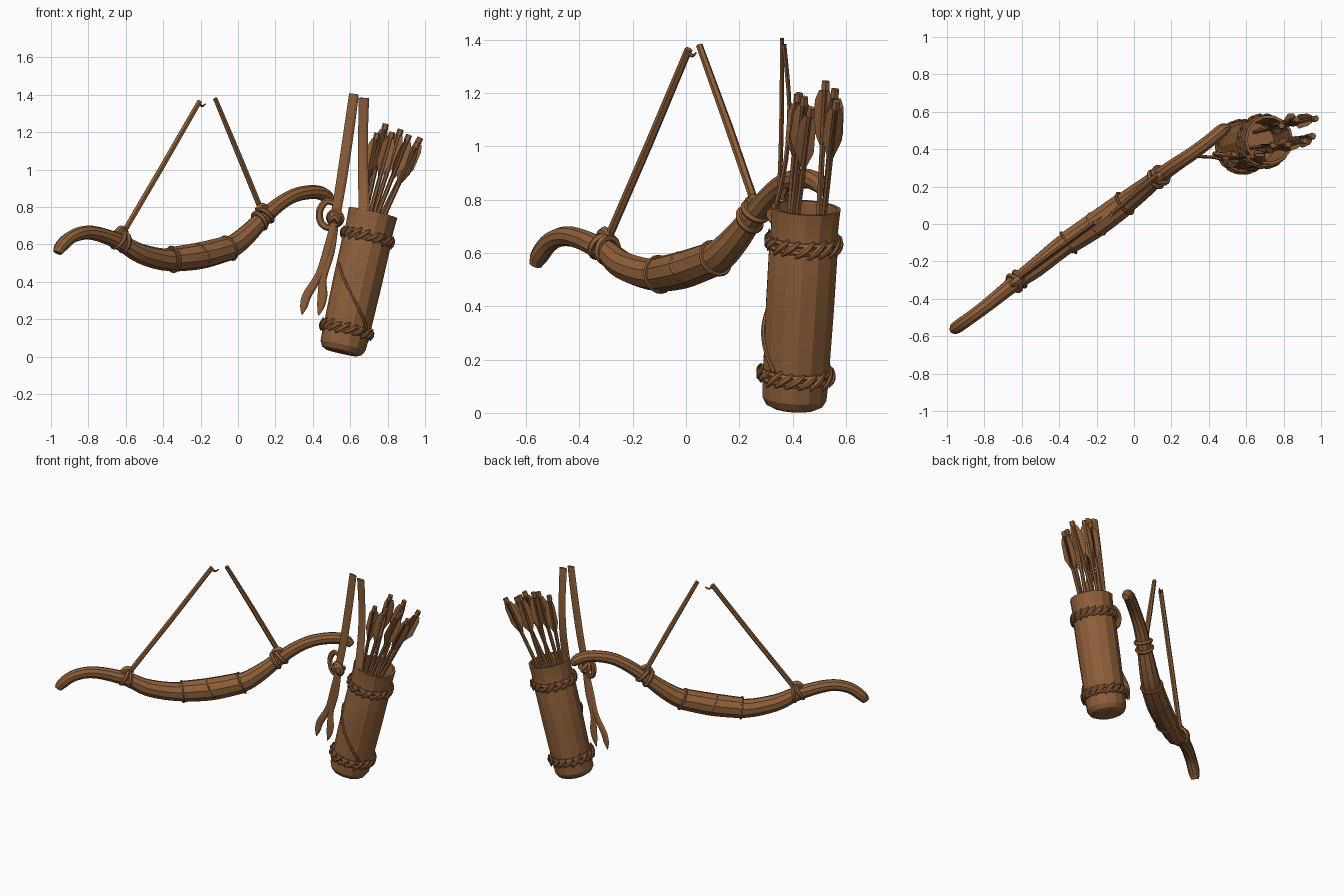
import bpy, bmesh, math, random
from mathutils import Vector

random.seed(4)
if "Cube" in bpy.data.objects:
    bpy.data.objects.remove(bpy.data.objects["Cube"])

COLOUR = (0.27, 0.115, 0.042, 1)
leather = bpy.data.materials.new("brown leather")
leather.use_nodes = True
leather.diffuse_color = COLOUR
bsdf = leather.node_tree.nodes["Principled BSDF"]
bsdf.inputs["Base Color"].default_value = COLOUR
bsdf.inputs["Roughness"].default_value = 0.8


def finish(name, bm, angle=28):
    """Turn a bmesh into a shaded object."""
    bmesh.ops.recalc_face_normals(bm, faces=bm.faces)
    mesh = bpy.data.meshes.new(name)
    bm.to_mesh(mesh)
    bm.free()
    mesh.materials.append(leather)
    ob = bpy.data.objects.new(name, mesh)
    bpy.context.collection.objects.link(ob)
    bpy.ops.object.select_all(action='DESELECT')
    ob.select_set(True)
    bpy.context.view_layer.objects.active = ob
    bpy.ops.object.shade_smooth_by_angle(angle=math.radians(angle))
    return ob


def spline(pts, steps, closed):
    """Smooth curve through (x, y, z, radius) points."""
    pts = [Vector(p) for p in pts]
    n = len(pts)
    pick = (lambda i: pts[i % n]) if closed else (lambda i: pts[max(0, min(n - 1, i))])
    out = []
    for i in range(n if closed else n - 1):
        a, b, c, d = (pick(i + k) for k in (-1, 0, 1, 2))
        for s in range(steps):
            t = s / steps
            out.append(0.5 * (2 * b + (c - a) * t + (2 * a - 5 * b + 4 * c - d) * t * t
                              + (3 * b - a - 3 * c + d) * t ** 3))
    if not closed:
        out.append(pts[-1])
    return out


def sweep(bm, pts, up, sides=8, flat=1.0, steps=4, closed=False):
    """Sweep an ellipse along a curve; flat squashes it along up."""
    path = spline(pts, steps, closed)
    n = len(path)
    rings = []
    for i, p in enumerate(path):
        after = path[(i + 1) % n] if closed else path[min(i + 1, n - 1)]
        before = path[i - 1] if closed else path[max(i - 1, 0)]
        tangent = (after - before).to_3d().normalized()
        side = tangent.cross(Vector(up)).normalized()
        normal = side.cross(tangent)
        r = max(p[3], 0.001)
        ring = []
        for k in range(sides):
            a = math.tau * k / sides
            ring.append(bm.verts.new(p.to_3d() + side * math.cos(a) * r
                                     + normal * math.sin(a) * r * flat))
        rings.append(ring)
    for i in range(n if closed else n - 1):
        a, b = rings[i], rings[(i + 1) % n]
        for k in range(sides):
            j = (k + 1) % sides
            bm.faces.new((a[k], a[j], b[j], b[k]))
    if not closed:
        bm.faces.new(rings[0])
        bm.faces.new(rings[-1])


def swept(name, pts, up, **options):
    bm = bmesh.new()
    sweep(bm, pts, up, **options)
    return finish(name, bm)


def loop_points(centre, axis, radius, thick, count=10):
    """Closed circle of curve points around an axis."""
    axis = Vector(axis).normalized()
    u = axis.orthogonal().normalized()
    v = axis.cross(u)
    return [(*(Vector(centre) + (u * math.cos(a) + v * math.sin(a)) * radius), thick)
            for a in (math.tau * k / count for k in range(count))]


# Bow limbs
BOW_UP = (0.6, -0.8, 0)
swept("bow", [
    (-0.965, -0.565, 0.555, 0.024), (-0.945, -0.55, 0.59, 0.035), (-0.88, -0.505, 0.645, 0.036),
    (-0.78, -0.43, 0.662, 0.038), (-0.63, -0.31, 0.612, 0.045), (-0.52, -0.23, 0.55, 0.054),
    (-0.37, -0.11, 0.517, 0.06), (-0.2, 0.0, 0.54, 0.064), (-0.05, 0.11, 0.58, 0.062),
    (0.04, 0.18, 0.645, 0.055), (0.13, 0.25, 0.735, 0.045), (0.22, 0.315, 0.815, 0.04),
    (0.31, 0.375, 0.865, 0.038), (0.41, 0.45, 0.88, 0.037), (0.47, 0.5, 0.86, 0.036),
    (0.5, 0.515, 0.83, 0.022)], BOW_UP, sides=10)

# Grip wrap with raised edges
swept("grip_wrap", [
    (-0.36, -0.105, 0.519, 0.066), (-0.2, 0.0, 0.54, 0.072), (-0.05, 0.11, 0.58, 0.068)],
    BOW_UP, sides=10, steps=6)
bm = bmesh.new()
for c, lean in (((-0.35, -0.1, 0.52), 0.1), ((-0.2, 0.0, 0.541), 0.5), ((-0.05, 0.11, 0.58), 0.4)):
    sweep(bm, loop_points(c, (0.8, 0.6, lean), 0.066, 0.008), (0.8, 0.6, lean),
          sides=6, steps=2, closed=True)
finish("grip_thongs", bm)

# String knots on the limbs
bm = bmesh.new()
for c, slope in (((-0.625, -0.305, 0.615), -0.4), ((0.13, 0.25, 0.737), 0.8)):
    for shift, tilt in ((-0.018, -0.2), (0.018, 0.25)):
        axis = Vector((0.8, 0.6, slope + tilt))
        sweep(bm, loop_points(Vector(c) + axis * shift, axis, 0.047, 0.014), axis,
              sides=6, steps=2, closed=True)
    x, y, z = c
    sweep(bm, [(x - 0.03, y - 0.02, z + 0.045, 0.016), (x, y, z + 0.06, 0.026),
               (x + 0.03, y + 0.02, z + 0.045, 0.016)], BOW_UP, sides=6)
finish("string_knots", bm)

# Parted bowstring
swept("lower_string", [(-0.62, -0.295, 0.65, 0.016), (-0.41, -0.14, 1.008, 0.016),
                       (-0.205, 0.01, 1.365, 0.015)], BOW_UP, sides=6, steps=1)
swept("upper_string", [(0.13, 0.265, 0.77, 0.016), (0.005, 0.16, 1.075, 0.016),
                       (-0.122, 0.05, 1.38, 0.013)], BOW_UP, sides=6, steps=1)
swept("string_fray", [(-0.21, 0.01, 1.352, 0.008), (-0.19, 0.025, 1.34, 0.006),
                      (-0.172, 0.038, 1.352, 0.003)], BOW_UP, sides=5)

# Quiver coordinates: height along the axis, angle, radius
FOOT, TOP = Vector((0.553, 0.405, 0.02)), Vector((0.722, 0.45, 0.77))
AXIS = (TOP - FOOT).normalized()
QX = Vector((0, 1, 0)).cross(AXIS).normalized()
QY = AXIS.cross(QX)


def quiver_point(t, angle, radius):
    return FOOT.lerp(TOP, t) + (QX * math.cos(angle) + QY * math.sin(angle)) * radius


# Quiver body: closed rounded foot, hollow mouth
PROFILE = [(0.0, 0.085), (0.015, 0.108), (0.05, 0.123), (0.12, 0.126), (0.5, 0.131), (0.8, 0.132),
           (0.84, 0.127), (0.96, 0.131), (1.0, 0.133), (1.0, 0.118), (0.55, 0.11)]
SIDES = 14
bm = bmesh.new()
rings = [[bm.verts.new(quiver_point(t, math.tau * k / SIDES, r)) for k in range(SIDES)]
         for t, r in PROFILE]
for a, b in zip(rings, rings[1:]):
    for k in range(SIDES):
        j = (k + 1) % SIDES
        bm.faces.new((a[k], a[j], b[j], b[k]))
bm.faces.new(rings[0])
bm.faces.new(rings[-1])
finish("quiver", bm, 24)

# Twisted bindings round the quiver
for name, level in (("lower_binding", 0.165), ("upper_binding", 0.825)):
    bm = bmesh.new()
    for off in (-0.018, 0.018):
        cord = [(*quiver_point(level + off, math.tau * k / 12, 0.13), 0.011) for k in range(12)]
        sweep(bm, cord, AXIS, sides=6, steps=2, closed=True)
    for k in range(18):
        start = math.tau * k / 18 + random.uniform(-0.05, 0.05)
        rise = random.uniform(0.035, 0.05)
        leaf = [(*quiver_point(level + rise * s, start + 0.26 * s, 0.137 + 0.006 * (1 - s * s)),
                 0.017 - 0.013 * abs(s)) for s in (-1, -0.4, 0.3, 1)]
        sweep(bm, leaf, quiver_point(0, start, 1) - FOOT, sides=6, flat=0.6, steps=2)
    finish(name, bm)

# Thong running diagonally down the quiver
swept("quiver_thong", [(*quiver_point(0.6 - 0.4 * s, 3.6 + 2.0 * s, 0.132), 0.008)
                       for s in (0, 0.2, 0.4, 0.6, 0.8, 1)], AXIS, sides=6)

# Arrows: foot x, y at the mouth, then the nock position
ARROWS = [((0.68, 0.50), (0.79, 0.525, 1.245)), ((0.725, 0.52), (0.87, 0.56, 1.215)),
          ((0.77, 0.52), (0.975, 0.565, 1.17)), ((0.66, 0.41), (0.745, 0.42, 1.195)),
          ((0.705, 0.39), (0.825, 0.425, 1.2)), ((0.745, 0.40), (0.915, 0.445, 1.185)),
          ((0.785, 0.42), (0.96, 0.47, 1.145))]
for i, ((bx, by), tip) in enumerate(ARROWS):
    tip = Vector(tip)
    mouth = Vector((bx, by, 0.76))
    way = (tip - mouth).normalized()
    bm = bmesh.new()
    shaft = [(*(mouth - way * 0.17), 0.012), (*(tip - way * 0.04), 0.012),
             (*(tip - way * 0.03), 0.018), (*tip, 0.016)]
    sweep(bm, shaft, (0, 1, 0), sides=6, steps=1)
    u = way.orthogonal().normalized()
    v = way.cross(u)
    for f in range(3):
        a = math.tau * f / 3 + i * 0.7
        out = u * math.cos(a) + v * math.sin(a)
        fin = [(*(tip - way * d + out * (w + 0.004)), w)
               for d, w in ((0.035, 0.01), (0.07, 0.017), (0.17, 0.02), (0.25, 0.003))]
        sweep(bm, fin, way.cross(out), sides=4, flat=0.22, steps=1)
    finish("arrow_%d" % (i + 1), bm)

# Shoulder strap: two bands, parted at the top
Y = (0, 1, 0)
swept("strap_outer", [(0.62, 0.36, 1.405, 0.026), (0.592, 0.36, 1.2, 0.028),
                      (0.555, 0.355, 0.95, 0.028), (0.523, 0.345, 0.76, 0.026)],
      Y, sides=6, flat=0.35)
swept("strap_inner", [(0.673, 0.368, 1.383, 0.028), (0.668, 0.388, 1.15, 0.026),
                      (0.67, 0.375, 0.95, 0.028), (0.675, 0.34, 0.78, 0.03),
                      (0.67, 0.335, 0.72, 0.028)], Y, sides=6, flat=0.35)

# Strap knot, side loop and hanging tails
bm = bmesh.new()
for axis, r in (((0.3, 1, 0.2), 0.033), ((0.8, 0.3, 0.6), 0.028), ((-0.4, 0.4, 1), 0.03)):
    sweep(bm, loop_points((0.52, 0.345, 0.74), axis, r, 0.018), axis,
          sides=6, steps=2, closed=True)
finish("strap_knot", bm)
swept("strap_loop", [(0.53, 0.36, 0.81, 0.014), (0.475, 0.37, 0.83, 0.018),
                     (0.437, 0.375, 0.78, 0.019), (0.445, 0.37, 0.715, 0.019),
                     (0.49, 0.355, 0.69, 0.018), (0.525, 0.345, 0.73, 0.014)],
      Y, sides=6, flat=0.7)
swept("long_tail", [(0.515, 0.345, 0.72, 0.018), (0.48, 0.345, 0.58, 0.022),
                    (0.435, 0.355, 0.44, 0.021), (0.37, 0.36, 0.33, 0.024),
                    (0.352, 0.36, 0.27, 0.02), (0.342, 0.36, 0.225, 0.003)],
      Y, sides=6, flat=0.4)
swept("short_tail", [(0.52, 0.35, 0.71, 0.018), (0.495, 0.35, 0.56, 0.022),
                     (0.455, 0.355, 0.42, 0.02), (0.452, 0.355, 0.33, 0.026),
                     (0.443, 0.355, 0.27, 0.02), (0.43, 0.355, 0.22, 0.003)],
      Y, sides=6, flat=0.4)
